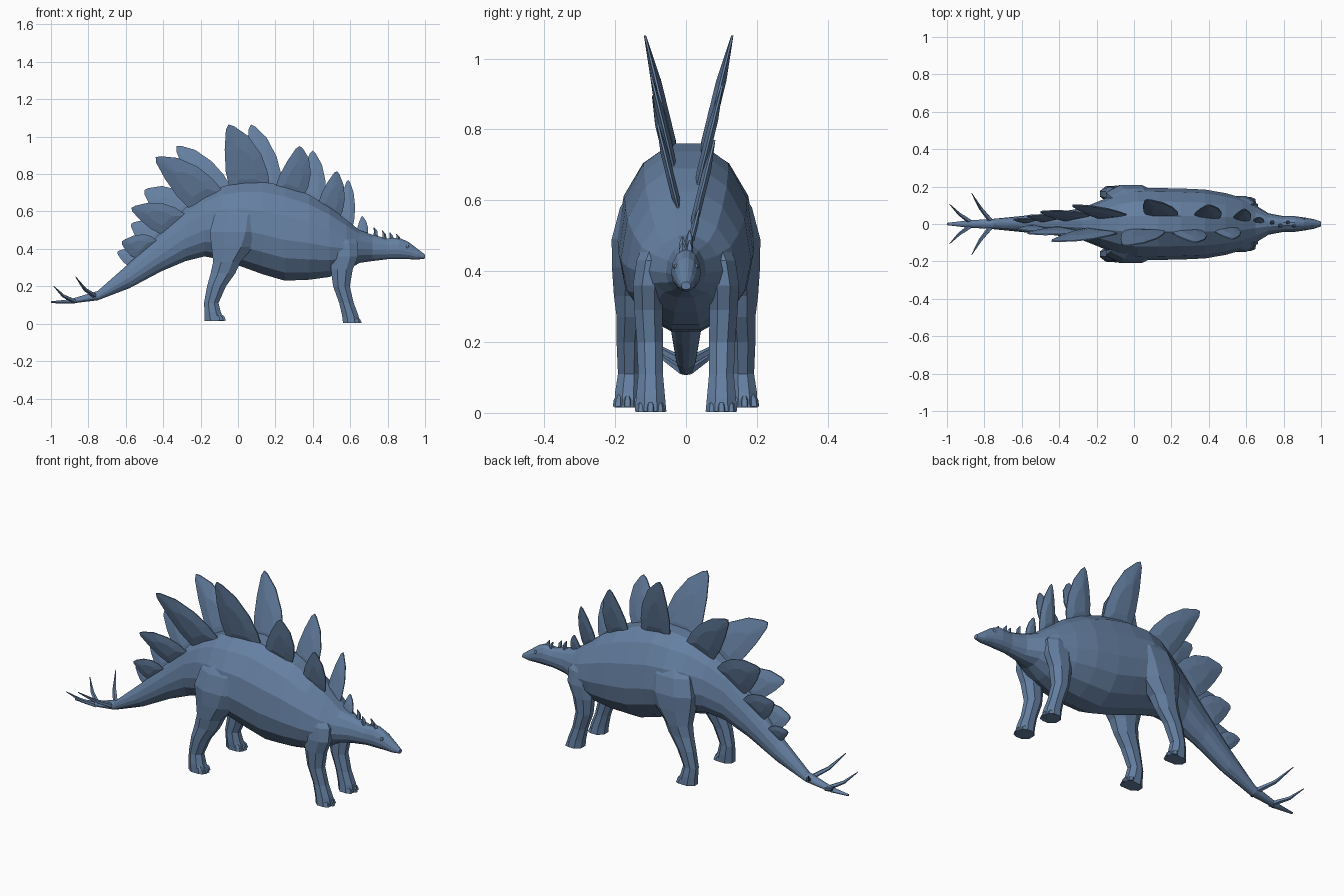
import bpy, bmesh, math
from mathutils import Vector

SKIN = bpy.data.materials.new("slate_blue")
SKIN.diffuse_color = (.13, .215, .36, 1)


def loft(name, rings, mirror=False):
    """Skin a list of equal-length rings, cap both ends, flat faces."""
    bm = bmesh.new()
    rows = [[bm.verts.new(p) for p in r] for r in rings]
    n = len(rows[0])
    for a, b in zip(rows, rows[1:]):
        for i in range(n):
            j = (i + 1) % n
            bm.faces.new((a[i], a[j], b[j], b[i]))
    bm.faces.new(rows[0])
    bm.faces.new(rows[-1])
    bmesh.ops.recalc_face_normals(bm, faces=bm.faces)
    me = bpy.data.meshes.new(name)
    bm.to_mesh(me)
    bm.free()
    me.materials.append(SKIN)
    ob = bpy.data.objects.new(name, me)
    bpy.context.collection.objects.link(ob)
    if mirror:
        m = ob.modifiers.new("mirror", 'MIRROR')
        m.use_axis = (False, True, False)
        m.use_mirror_merge = False
    return ob


def body_ring(x, top, bot, w, n=14):
    """Egg section with a narrow flat strip along back and belly."""
    mid = bot + 0.43 * (top - bot)
    k = 1 / math.cos(math.pi / n)
    pts = []
    for i in range(n):
        a = 2 * math.pi * (i + .5) / n
        c = math.cos(a) * k
        pts.append((x, w * math.sin(a), mid + c * ((top - mid) if c > 0 else (mid - bot))))
    return pts


def leg_ring(x, y, z, rx, ry, n=8):
    return [(x + rx * math.cos(math.pi * (2 * i + 1) / n) * 1.05,
             y + ry * math.sin(math.pi * (2 * i + 1) / n) * 1.05, z) for i in range(n)]


def spike(name, pts, radii, n=5, mirror=True):
    pts = [Vector(p) for p in pts]
    q = (pts[-1] - pts[0]).to_track_quat('Z', 'Y')
    loft(name, [[p + q @ Vector((r * math.cos(2 * math.pi * i / n), r * math.sin(2 * math.pi * i / n), 0))
                 for i in range(n)] for p, r in zip(pts, radii)], mirror)


# Body with tail, neck and head: x, top, bottom, half width
BODY = [(-1, .12, .11, .006), (-.9, .13, .107, .018), (-.75, .175, .125, .028),
        (-.58, .325, .19, .045), (-.41, .49, .28, .062), (-.28, .62, .335, .085),
        (-.18, .685, .36, .125), (-.08, .735, .34, .17), (.02, .755, .305, .195),
        (.13, .76, .265, .192), (.25, .737, .23, .19), (.38, .69, .235, .184),
        (.49, .625, .25, .165), (.58, .555, .285, .14), (.65, .5, .325, .1),
        (.72, .475, .335, .057), (.8, .455, .345, .042), (.86, .46, .345, .042),
        (.91, .438, .345, .035), (.96, .40, .343, .026), (1.0, .37, .348, .013)]
loft("body", [body_ring(*r) for r in BODY])

# Legs: x, y, z, radius x, radius y
HIND = [(.02, .09, .66, .09, .045), (.0, .12, .58, .13, .068), (-.015, .138, .49, .14, .074),
        (-.03, .14, .41, .115, .071), (-.06, .15, .33, .075, .055), (-.08, .155, .27, .068, .042),
        (-.115, .16, .2, .052, .037), (-.143, .16, .11, .04, .033),
        (-.135, .163, .06, .045, .038), (-.125, .165, .015, .055, .038)]
FORE = [(.53, .07, .5, .06, .04), (.56, .095, .43, .085, .046), (.57, .106, .36, .075, .045),
        (.555, .106, .29, .06, .041), (.553, .102, .2, .046, .038), (.58, .1, .11, .04, .036),
        (.6, .1, .045, .045, .042), (.607, .1, .004, .047, .046)]
loft("hind_leg", [leg_ring(*r) for r in HIND], True)
loft("front_leg", [leg_ring(*r) for r in FORE], True)

# Toes
for nm, x, y, z in (("hind_toe", -.085, .165, .018), ("front_toe", .642, .1, .003)):
    for k in (-1, 0, 1):
        cx = x - .012 * abs(k)
        loft(nm, [leg_ring(cx, y + k * .027, z, .022, .014, 6),
                  leg_ring(cx - .004, y + k * .026, z + .02, .018, .012, 6),
                  leg_ring(cx - .014, y + k * .022, z + .036, .008, .006, 6)], True)

# Back plates: one outline, stretched between two base points and a tip
OUTLINE = [(-.5, -.12), (-.45, .25), (-.3, .6), (-.11, .92), (0, 1), (.12, .97),
           (.4, .8), (.58, .5), (.6, .2), (.5, -.12)]


def plate(x0, z0, x1, z1, tx, tz, y0, side):
    m = Vector(((x0 + x1) / 2, (z0 + z1) / 2))
    u, v = Vector((x1 - x0, z1 - z0)), Vector((tx, tz)) - m
    flat = [m + u * a + v * b for a, b in OUTLINE]
    c = m + v * .3 + u * .08
    thick = .007 + .022 * v.length

    def ring(scale, off):
        return [(p.x, side * (y0 + .245 * (p.y - m.y) + off), p.y)
                for p in (c + (q - c) * scale for q in flat)]
    loft("back_plate", [ring(.45, -thick), ring(1, -.003), ring(1, .003), ring(.45, thick)])


# Base back x z, base front x z, tip x z, base offset
NEAR = [(-.05, .73, .16, .74, -.05, 1.065, .035), (-.27, .62, -.1, .72, -.44, .89, .038),
        (-.42, .48, -.3, .59, -.57, .62, .03), (-.55, .35, -.45, .45, -.62, .44, .02),
        (.2, .735, .35, .69, .33, .95, .04), (.43, .65, .54, .57, .53, .815, .03)]
FAR = [(.06, .74, .23, .73, .07, 1.065, .05), (-.2, .67, -.05, .74, -.33, .95, .042),
       (-.38, .52, -.24, .64, -.5, .715, .034), (-.5, .41, -.39, .5, -.57, .535, .025),
       (-.59, .31, -.53, .37, -.645, .385, .015), (.32, .70, .45, .64, .4, .925, .04),
       (.53, .58, .61, .52, .59, .77, .026), (.635, .49, .69, .465, .665, .575, .012)]
for p in NEAR:
    plate(*p, -1)
for p in FAR:
    plate(*p, 1)

# Small neck spines
for i, (x, z) in enumerate(((.73, .515), (.775, .497), (.815, .487), (.85, .48))):
    y = .01 * (-1) ** i
    spike("neck_spine", [(x + .008, y * .7, z - .06), (x + .006, y, z - .02), (x - .003, y, z)],
          (.014, .01, .002), mirror=False)

# Tail spikes
spike("tail_spike", [(-.76, .01, .145), (-.82, .085, .185), (-.868, .165, .25)], (.014, .01, .002))
spike("tail_spike_rear", [(-.87, .008, .118), (-.935, .055, .15), (-.985, .105, .2)], (.013, .009, .002))

# Eyes
spike("eye", [(.905, .022, .412), (.905, .032, .412), (.905, .035, .412)], (.011, .009, .004), 6)
